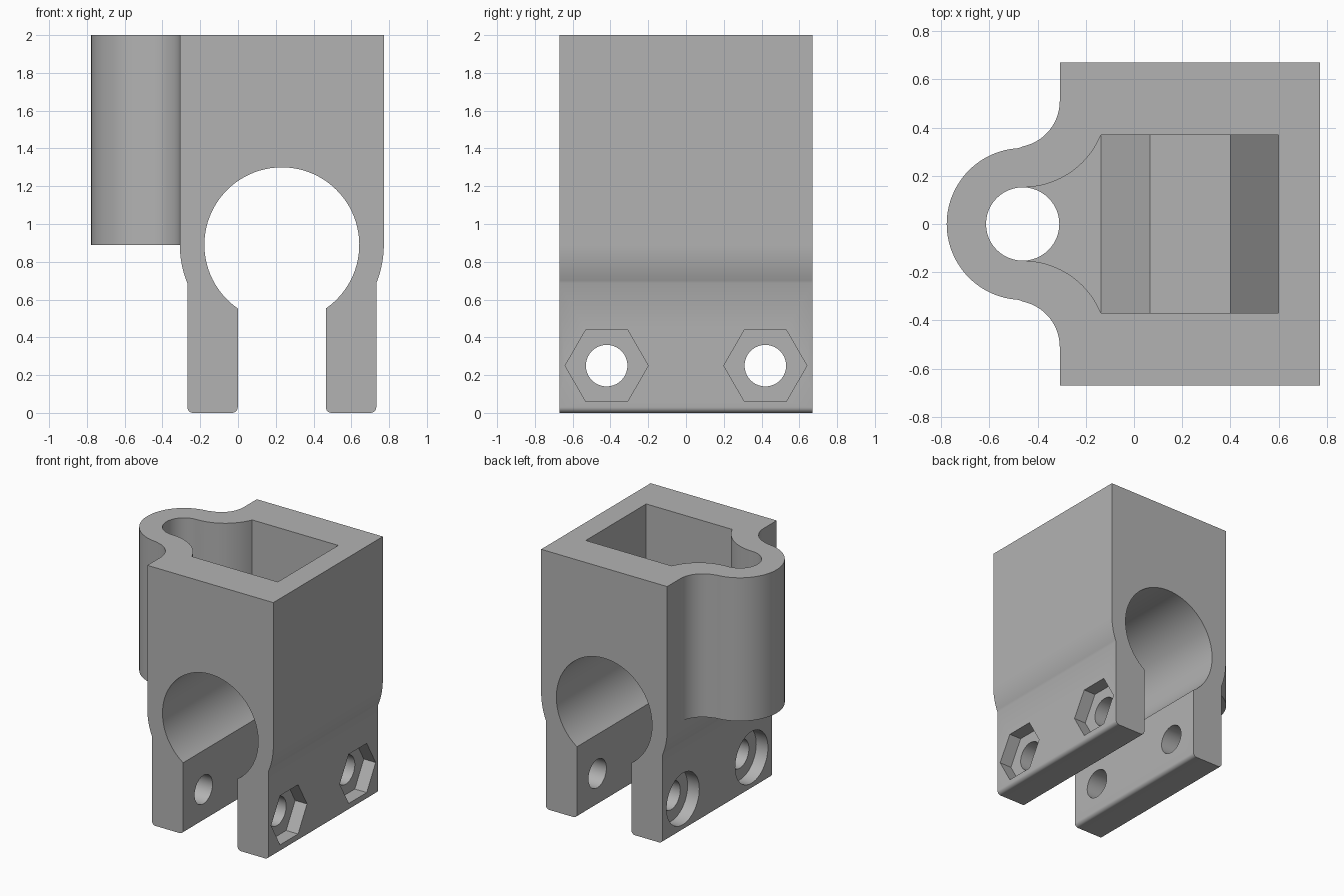
import bpy
import math

if "Cube" in bpy.data.objects:
    bpy.data.objects.remove(bpy.data.objects["Cube"], do_unlink=True)

grey = bpy.data.materials.new("plain grey")
grey.use_nodes = True
grey.diffuse_color = (0.45, 0.45, 0.45, 1)
grey.node_tree.nodes["Principled BSDF"].inputs["Base Color"].default_value = (0.45, 0.45, 0.45, 1)


def arc(cx, cy, r, start, end, steps=24):
    """Points along an arc, angles in degrees."""
    angles = [math.radians(start + (end - start) * i / steps) for i in range(steps + 1)]
    return [(cx + r * math.cos(a), cy + r * math.sin(a)) for a in angles]


def prism(name, points, low, high, axis):
    """Extrude a flat outline along the named axis."""
    place = {"x": lambda a, b, d: (d, a, b),
             "y": lambda a, b, d: (a, d, b),
             "z": lambda a, b, d: (a, b, d)}[axis]
    n = len(points)
    verts = [place(a, b, d) for d in (low, high) for a, b in points]
    faces = [tuple(range(n)), tuple(range(n, 2 * n))]
    faces += [(i, (i + 1) % n, (i + 1) % n + n, i + n) for i in range(n)]
    mesh = bpy.data.meshes.new(name)
    mesh.from_pydata(verts, [], faces)
    mesh.materials.append(grey)
    obj = bpy.data.objects.new(name, mesh)
    bpy.context.collection.objects.link(obj)
    bpy.context.view_layer.objects.active = obj
    bpy.ops.object.select_all(action="DESELECT")
    obj.select_set(True)
    bpy.ops.object.mode_set(mode="EDIT")
    bpy.ops.mesh.select_all(action="SELECT")
    bpy.ops.mesh.normals_make_consistent(inside=False)
    bpy.ops.object.mode_set(mode="OBJECT")
    return obj


def combine(target, tool, operation):
    """Apply a boolean and discard the tool."""
    bpy.context.view_layer.objects.active = target
    mod = target.modifiers.new(operation, "BOOLEAN")
    mod.operation = operation
    mod.solver = "EXACT"
    mod.object = tool
    bpy.ops.object.modifier_apply(modifier=mod.name)
    bpy.data.objects.remove(tool, do_unlink=True)


# Clamp body: outline of the right half, mirrored about the bore axis
mid, bore_z, bore_r, outer_r = 0.232, 0.89, 0.41, 0.54
slot, leg, soft = 0.233, 0.5, 0.03
drop = math.degrees(math.acos(leg / outer_r))
mouth = math.degrees(math.acos(slot / bore_r))
half = arc(0, bore_z, bore_r, 90, -mouth, 36)
half += arc(slot + soft, soft, soft, 180, 270, 6)
half += arc(leg - soft, soft, soft, 270, 360, 6)
half += arc(0, bore_z, outer_r, -drop, 0, 12) + [(outer_r, 2)]
right = [(mid + x, z) for x, z in half]
left = [(mid - x, z) for x, z in reversed(half[1:])]
body = prism("clamp_body", right + left, -0.67, 0.67, "y")

# Rounded boss with flared fillets on the side wall
boss_x, wall_x, boss_r = -0.462, -0.308, 0.315
flare = arc(-0.5, 0.51, 0.192, 0, -78, 14)
upper = [(-0.25, 0.51)] + flare + arc(boss_x, 0, boss_r, 90, 180, 28)[1:]
lower = [(x, -y) for x, y in reversed(upper[:-1])]
boss = prism("boss", upper + lower, bore_z, 2, "z")
combine(body, boss, "UNION")

# Vertical hole through the boss
combine(body, prism("boss_hole", arc(boss_x, 0, 0.152, 0, 360, 48)[:-1], 0.8, 2.2, "z"), "DIFFERENCE")

# Flared neck joining the hole to the pocket
pocket_x, pocket_y, floor_z = -0.137, 0.37, 1.23
dx, dy = pocket_x - boss_x, pocket_y - 0.152
r = (dx * dx + dy * dy) / (2 * dy)
sweep = math.degrees(math.asin(dx / r))
side = arc(boss_x, 0.152 + r, r, -90, sweep - 90, 20)
neck = side + [(x, -y) for x, y in reversed(side)]
combine(body, prism("neck", neck, floor_z, 2.2, "z"), "DIFFERENCE")

# Pocket with a raised floor that clears the bore
pocket = [(pocket_x, floor_z), (0.067, 1.43), (0.4, 1.43), (0.6, floor_z), (0.6, 2.2), (pocket_x, 2.2)]
combine(body, prism("pocket", pocket, -pocket_y, pocket_y, "y"), "DIFFERENCE")

# Bolt holes, nut recesses and round counterbores
for y in (-0.42, 0.42):
    z = 0.25
    cuts = [("bolt_hole", 0.11, 40, -0.5, 1),
            ("nut_recess", 0.22, 6, 0.63, 1),
            ("counterbore", 0.2, 48, -0.5, -0.168)]
    for name, radius, sides, low, high in cuts:
        ring = arc(y, z, radius, 0, 360, sides)[:-1]
        combine(body, prism(name, ring, low, high, "x"), "DIFFERENCE")

# Smooth curved walls, crisp edges
bpy.ops.object.select_all(action="DESELECT")
body.select_set(True)
bpy.context.view_layer.objects.active = body
bpy.ops.object.shade_smooth_by_angle(angle=math.radians(25))
